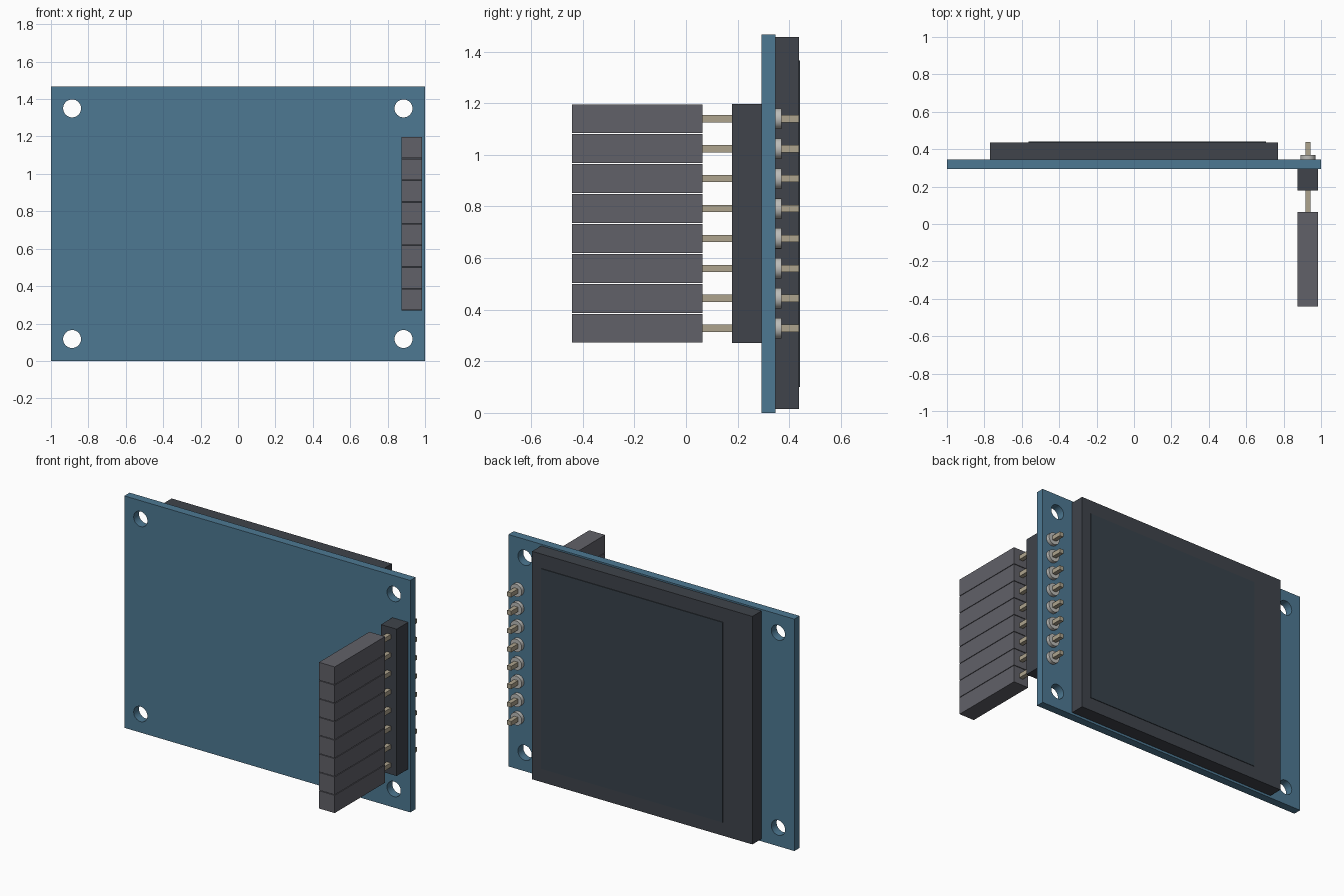
import bpy
import bmesh
from math import radians
from mathutils import Matrix, Vector

if "Cube" in bpy.data.objects:
    bpy.data.objects.remove(bpy.data.objects["Cube"])


def material(name, rgb):
    m = bpy.data.materials.new(name)
    m.diffuse_color = (*rgb, 1)
    m.use_nodes = True
    m.node_tree.nodes["Principled BSDF"].inputs["Base Color"].default_value = m.diffuse_color
    return m


BLUE = material("board_blue", (0.075, 0.19, 0.29))
BLACK = material("black_plastic", (0.05, 0.057, 0.07))
GLASS = material("dark_glass", (0.04, 0.055, 0.07))
SLEEVE = material("sleeve_grey", (0.12, 0.12, 0.14))
GOLD = material("pin_metal", (0.42, 0.37, 0.27))
SOLDER = material("solder", (0.5, 0.5, 0.48))


def add_box(bm, x, y, z):
    """Box given by (min, max) ranges."""
    size = [b - a for a, b in (x, y, z)]
    mid = [(a + b) / 2 for a, b in (x, y, z)]
    bmesh.ops.create_cube(bm, size=1, matrix=Matrix.Translation(mid) @ Matrix.Diagonal((*size, 1)))


def add_rod(bm, x, y, z, r, sides=32):
    """Cylinder lying along y."""
    mid = Vector((x, (y[0] + y[1]) / 2, z))
    bmesh.ops.create_cone(bm, cap_ends=True, segments=sides, radius1=r, radius2=r, depth=y[1] - y[0],
                          matrix=Matrix.Translation(mid) @ Matrix.Rotation(radians(90), 4, 'X'))


def finish(bm, name, mat=None, smooth=False):
    me = bpy.data.meshes.new(name)
    bm.to_mesh(me)
    bm.free()
    ob = bpy.data.objects.new(name, me)
    bpy.context.collection.objects.link(ob)
    if mat:
        me.materials.append(mat)
    bpy.ops.object.select_all(action='DESELECT')
    ob.select_set(True)
    bpy.context.view_layer.objects.active = ob
    if smooth:
        bpy.ops.object.shade_smooth_by_angle(angle=radians(30))
    return ob


def box(name, x, y, z, mat):
    bm = bmesh.new()
    add_box(bm, x, y, z)
    return finish(bm, name, mat)


# Circuit board with four mounting holes
bm = bmesh.new()
for x in (-0.887, 0.885):
    for z in (0.117, 1.35):
        add_rod(bm, x, (0.2, 0.45), z, 0.048)
cutter = finish(bm, "hole_cutter")
cutter.hide_render = True

board = box("circuit_board", (-1, 1), (0.293, 0.346), (0, 1.466), BLUE)
cut = board.modifiers.new("mounting_holes", 'BOOLEAN')
cut.operation = 'DIFFERENCE'
cut.solver = 'EXACT'
cut.object = cutter
bpy.ops.object.modifier_apply(modifier=cut.name)
bpy.data.objects.remove(cutter)
bpy.ops.object.shade_smooth_by_angle(angle=radians(30))

# Display module on the back, with its slightly raised viewing area
box("display_body", (-0.77, 0.77), (0.346, 0.437), (0.015, 1.456), BLACK)
box("display_glass", (-0.565, 0.705), (0.43, 0.441), (0.1, 1.365), GLASS)

# Pin header: base strip, then sleeves, pins and solder joints
PIN_X, PITCH, FIRST_Z = 0.93, 0.116, 0.328
pin_z = [FIRST_Z + i * PITCH for i in range(8)]
SIDE = (PIN_X - 0.055, PIN_X + 0.055)
box("header_base", SIDE, (0.178, 0.293), (0.27, 1.198), BLACK)

sleeves, pins, joints = bmesh.new(), bmesh.new(), bmesh.new()
for z in pin_z:
    add_box(sleeves, SIDE, (-0.441, 0.063), (z - 0.056, z + 0.056))
    add_box(pins, (PIN_X - 0.014, PIN_X + 0.014), (0.03, 0.438), (z - 0.014, z + 0.014))
    add_rod(joints, PIN_X, (0.34, 0.37), z, 0.04, 24)
finish(sleeves, "connector_sleeves", SLEEVE)
finish(pins, "header_pins", GOLD)
finish(joints, "solder_joints", SOLDER, smooth=True)
